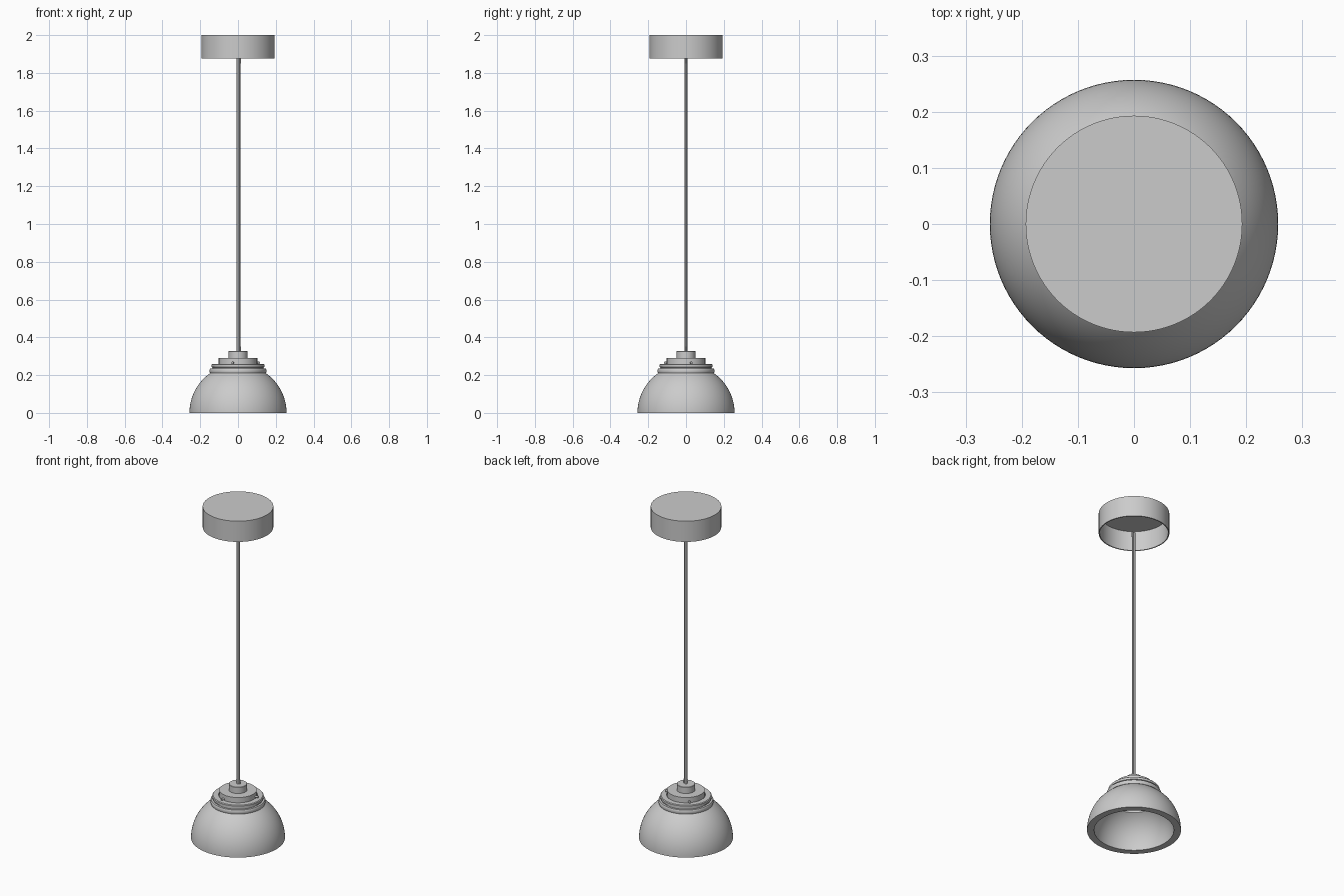
import bpy, bmesh, math
from mathutils import Vector, Matrix

if "Cube" in bpy.data.objects:
    bpy.data.objects.remove(bpy.data.objects["Cube"])


def finish(name, bm):
    bmesh.ops.recalc_face_normals(bm, faces=bm.faces)
    me = bpy.data.meshes.new(name)
    bm.to_mesh(me)
    bm.free()
    ob = bpy.data.objects.new(name, me)
    bpy.context.collection.objects.link(ob)
    bpy.ops.object.select_all(action='DESELECT')
    ob.select_set(True)
    bpy.context.view_layer.objects.active = ob
    bpy.ops.object.shade_smooth_by_angle(angle=math.radians(35))
    return ob


def lathe(name, profile, closed=True, steps=96):
    """Spin an (r, z) profile around the z axis."""
    bm = bmesh.new()
    vs = [bm.verts.new((r, 0, z)) for r, z in profile]
    es = [bm.edges.new(p) for p in zip(vs, vs[1:])]
    if closed:
        es.append(bm.edges.new((vs[-1], vs[0])))
    bmesh.ops.spin(bm, geom=vs + es, cent=(0, 0, 0), axis=(0, 0, 1),
                   angle=math.tau, steps=steps, use_duplicate=False)
    bmesh.ops.remove_doubles(bm, verts=bm.verts, dist=1e-5)
    return finish(name, bm)


def rod(name, a, b, radius, sides=20):
    a, b = Vector(a), Vector(b)
    bm = bmesh.new()
    rot = (b - a).to_track_quat('Z', 'Y').to_matrix().to_4x4()
    bmesh.ops.create_cone(bm, cap_ends=True, segments=sides, radius1=radius,
                          radius2=radius, depth=(b - a).length,
                          matrix=Matrix.Translation((a + b) / 2) @ rot)
    return finish(name, bm)


def arc(radius, z_top, n=20):
    """Quarter-dome profile from the rim up to z_top."""
    end = math.asin(z_top / radius)
    return [(radius * math.cos(end * i / n), radius * math.sin(end * i / n))
            for i in range(n + 1)]


# Ceiling canopy: thin shell open underneath
lathe("ceiling_canopy", [(0, 2.0), (0.193, 2.0), (0.193, 1.875),
                         (0.187, 1.875), (0.187, 1.994), (0, 1.994)], closed=False)

# Hanging rod with a thin cord beside it, and a cord clip at each end
rod("hanging_rod", (0, 0, 0.32), (0, 0, 1.88), 0.007)
rod("power_cord", (0.009, 0, 0.33), (0.009, 0, 1.88), 0.003, 12)
for label, z0, z1 in (("upper", 1.85, 1.88), ("lower", 0.325, 0.352)):
    rod(label + "_cord_clip", (0.012, 0, z0), (0.012, 0, z1), 0.004, 12)

# Thick domed shade with a flat rim and an open top
lathe("shade", arc(0.257, 0.215) + arc(0.218, 0.182)[::-1])

# Two stepped collar rings holding the shade
lathe("lower_collar", [(0.118, 0.18), (0.13, 0.21), (0.148, 0.211), (0.15, 0.216),
                       (0.15, 0.23), (0.147, 0.235), (0.118, 0.235)])
lathe("upper_collar", [(0.106, 0.235), (0.135, 0.235), (0.135, 0.241), (0.14, 0.243),
                       (0.14, 0.256), (0.136, 0.26), (0.106, 0.26)])

# Stepped cap closing the top, and the hub where the rod enters
lathe("lamp_cap", [(0, 0.29), (0.102, 0.29), (0.102, 0.255), (0.108, 0.25),
                   (0.108, 0.238), (0.094, 0.238), (0.094, 0.28), (0, 0.28)], closed=False)
lathe("rod_hub", [(0, 0.328), (0.048, 0.328), (0.05, 0.326), (0.05, 0.289),
                  (0, 0.289)], closed=False)

# Three small fixing screws around the cap
for i, deg in enumerate((15, 135, 255)):
    d = Vector((math.cos(math.radians(deg)), math.sin(math.radians(deg)), 0))
    up = Vector((0, 0, 0.265))
    rod(f"fixing_screw_{i + 1}", d * 0.098 + up, d * 0.118 + up, 0.006, 12)
